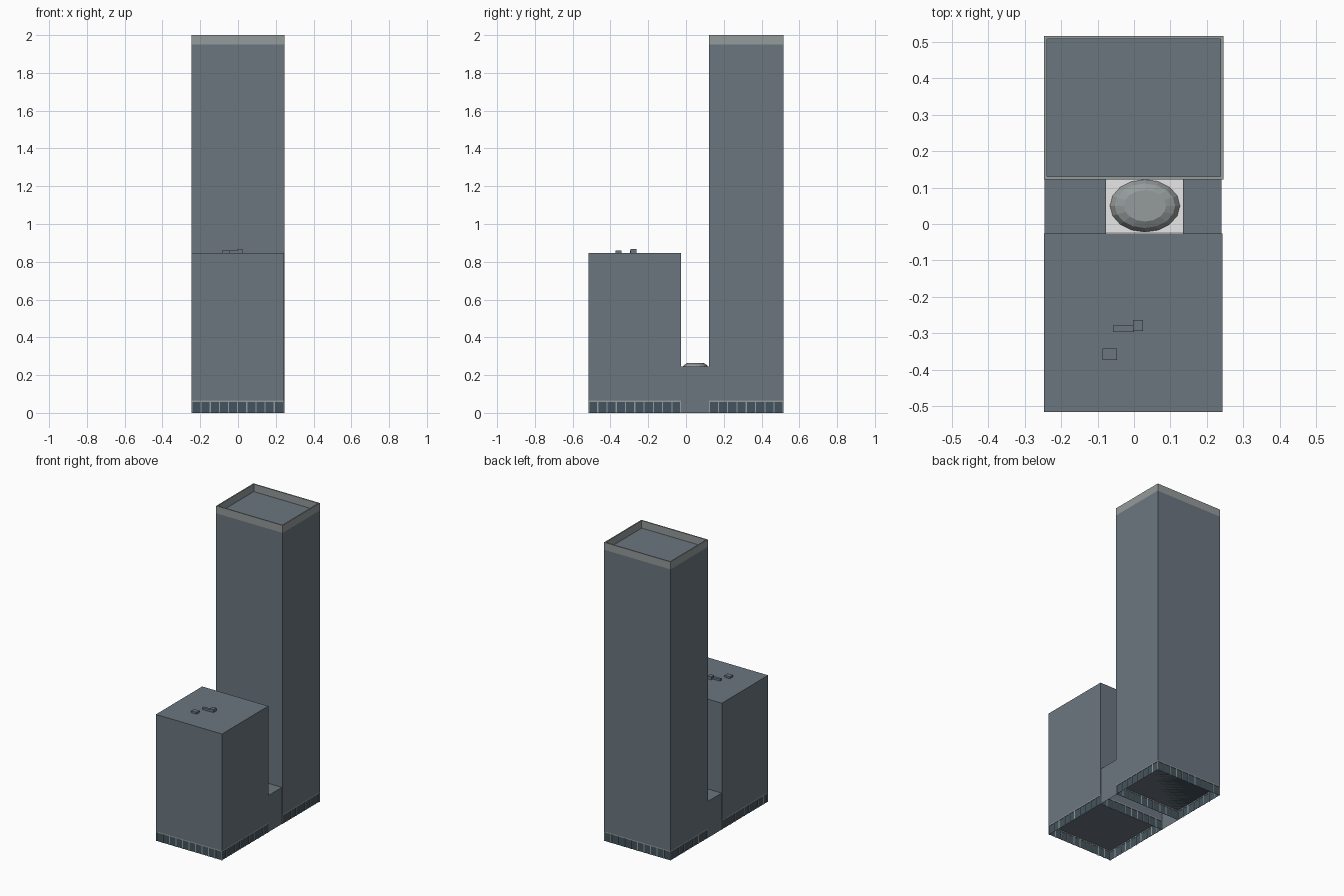
import bpy
import bmesh
import math

cube = bpy.data.objects.get("Cube")
if cube:
    bpy.data.objects.remove(cube, do_unlink=True)


def material(name, r, g, b):
    m = bpy.data.materials.new(name)
    m.use_nodes = True
    m.diffuse_color = (r, g, b, 1)
    m.node_tree.nodes["Principled BSDF"].inputs["Base Color"].default_value = (r, g, b, 1)
    return m


WALL = material("slate wall", 0.148, 0.182, 0.213)
TRIM = material("pale grey trim", 0.30, 0.325, 0.325)
GLASS = material("dark glass", 0.056, 0.088, 0.112)
WHITE = material("white roof", 0.95, 0.95, 0.95)


def finish(bm, name, mat):
    bmesh.ops.recalc_face_normals(bm, faces=bm.faces[:])
    mesh = bpy.data.meshes.new(name)
    bm.to_mesh(mesh)
    bm.free()
    mesh.materials.append(mat)
    obj = bpy.data.objects.new(name, mesh)
    bpy.context.collection.objects.link(obj)
    return obj


def add_box(bm, x0, x1, y0, y1, z0, z1, top=True, bottom=True):
    verts = bmesh.ops.create_cube(bm, size=1)["verts"]
    for v in verts:
        v.co = (x0 if v.co.x < 0 else x1,
                y0 if v.co.y < 0 else y1,
                z0 if v.co.z < 0 else z1)
    doomed = []
    for f in {f for v in verts for f in v.link_faces}:
        height = f.calc_center_median().z
        if (height == z0 and not bottom) or (height == z1 and not top):
            doomed.append(f)
    bmesh.ops.delete(bm, geom=doomed, context="FACES_ONLY")


def box(name, mat, *bounds, **caps):
    bm = bmesh.new()
    add_box(bm, *bounds, **caps)
    return finish(bm, name, mat)


def frame(name, mat, outer, inner, z0, z1):
    """Rectangular ring made of four boxes butted together."""
    x0, x1, y0, y1 = outer
    a0, a1, b0, b1 = inner
    bm = bmesh.new()
    add_box(bm, x0, x1, y0, b0, z0, z1)
    add_box(bm, x0, x1, b1, y1, z0, z1)
    add_box(bm, x0, a0, b0, b1, z0, z1)
    add_box(bm, a1, x1, b0, b1, z0, z1)
    return finish(bm, name, mat)


def inset(bounds, d):
    x0, x1, y0, y1 = bounds
    return x0 + d, x1 - d, y0 + d, y1 - d


BASE = 0.065


def ground_floor(name, bounds, nx, ny):
    """Glazed strip with a top rail and evenly spaced mullions."""
    box(name + "_glazing", GLASS, *inset(bounds, 0.003), 0, BASE, top=False, bottom=False)
    frame(name + "_rail", TRIM, bounds, inset(bounds, 0.005), BASE - 0.007, BASE)
    x0, x1, y0, y1 = bounds
    w, d = 0.003, 0.005
    bm = bmesh.new()
    for i in range(nx + 1):
        x = x0 + w + (x1 - x0 - 2 * w) * i / nx
        for y in (y0, y1 - d):
            add_box(bm, x - w, x + w, y, y + d, 0, BASE - 0.007)
    for i in range(1, ny):
        y = y0 + (y1 - y0) * i / ny
        for x in (x0, x1 - d):
            add_box(bm, x, x + d, y - w, y + w, 0, BASE - 0.007)
    finish(bm, name + "_mullions", TRIM)


# Tall tower with a parapet around its sunken roof
tower = (-0.247, 0.245, 0.122, 0.516)
box("tower_walls", WALL, *tower, BASE, 1.95, bottom=False)
frame("tower_parapet", TRIM, tower, inset(tower, 0.008), 1.95, 2.0)
ground_floor("tower_base", tower, 10, 8)

# Lower block with small roof units
block = (-0.247, 0.243, -0.516, -0.026)
box("block_walls", WALL, *block, BASE, 0.847, bottom=False)
ground_floor("block_base", block, 10, 10)
box("roof_unit_front", WALL, -0.086, -0.046, -0.373, -0.342, 0.847, 0.860)
box("roof_duct", WALL, -0.057, 0.0, -0.296, -0.279, 0.847, 0.860)
box("roof_unit_back", WALL, -0.003, 0.025, -0.294, -0.263, 0.847, 0.867)

# Link between the two, open underneath, with a roof opening
ROOF = 0.245
bm = bmesh.new()
for x in (-0.245, 0.24):
    bm.faces.new([bm.verts.new((x, y, z)) for y, z in
                  ((-0.026, 0), (0.122, 0), (0.122, ROOF), (-0.026, ROOF))])
for x0, x1 in ((-0.245, -0.077), (0.135, 0.24)):
    bm.faces.new([bm.verts.new((x, y, ROOF)) for x, y in
                  ((x0, -0.026), (x1, -0.026), (x1, 0.122), (x0, 0.122))])
bmesh.ops.remove_doubles(bm, verts=bm.verts[:], dist=0.0001)
finish(bm, "link_walls", WALL)

# Oval skylight, hollow inside, and the white surround it rises from
SIDES = 16
CX, CY = 0.03, 0.05


def oval(bm, rx, ry, z):
    return [bm.verts.new((CX + rx * math.cos(2 * math.pi * i / SIDES),
                          CY + ry * math.sin(2 * math.pi * i / SIDES), z))
            for i in range(SIDES)]


def bridge(bm, low, high):
    for i in range(SIDES):
        j = (i + 1) % SIDES
        bm.faces.new((low[i], low[j], high[j], high[i]))


bm = bmesh.new()
rings = [oval(bm, *ring) for ring in
         ((0.096, 0.072, 0.235), (0.083, 0.061, 0.253), (0.058, 0.043, 0.264))]
for low, high in zip(rings, rings[1:]):
    bridge(bm, low, high)
bm.faces.new(rings[-1])
finish(bm, "skylight", TRIM)

bm = bmesh.new()
inner = oval(bm, 0.096, 0.072, 0.235)
outer = []
for i in range(SIDES):
    c, s = math.cos(2 * math.pi * i / SIDES), math.sin(2 * math.pi * i / SIDES)
    m = max(abs(c), abs(s))
    outer.append(bm.verts.new((CX + 0.107 * c / m, CY + 0.0735 * s / m, 0.235)))
bridge(bm, outer, inner)
finish(bm, "skylight_surround", WHITE)
